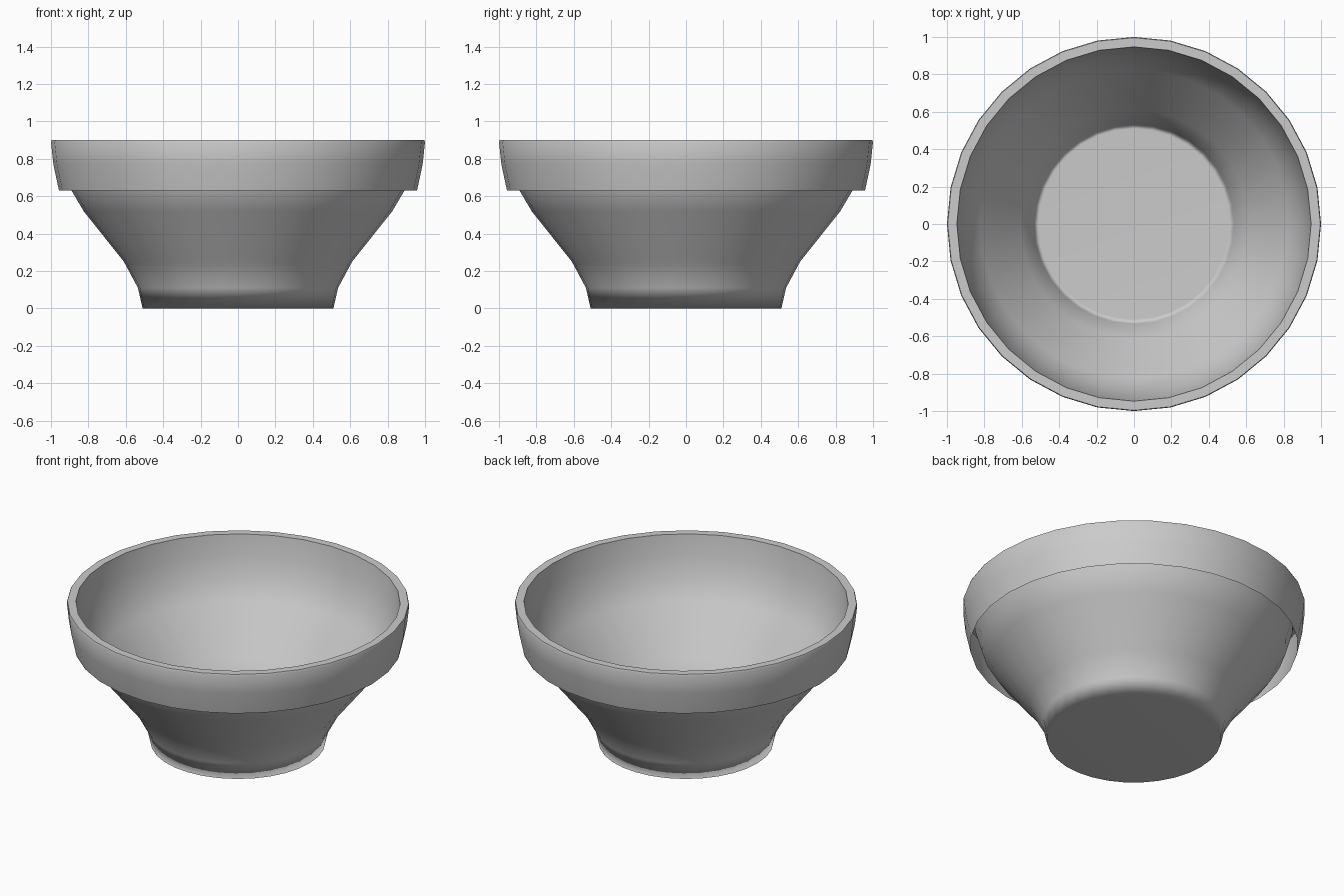
import bpy, bmesh, math

SIDES = 32

cube = bpy.data.objects.get("Cube")
if cube:
    bpy.data.objects.remove(cube, do_unlink=True)

# One plain grey for the whole bowl
grey = bpy.data.materials.new("light_grey")
grey.use_nodes = True
grey.diffuse_color = (0.6, 0.6, 0.6, 1)
grey.node_tree.nodes["Principled BSDF"].inputs["Base Color"].default_value = (0.6, 0.6, 0.6, 1)


def lathe(name, profile, floor=False):
    """Turn a (radius, height) profile around z, listed from the bottom up."""
    bm = bmesh.new()
    rings = []
    for r, z in profile:
        angles = [math.tau * i / SIDES for i in range(SIDES)]
        rings.append([bm.verts.new((r * math.cos(a), r * math.sin(a), z)) for a in angles])
    for low, high in zip(rings, rings[1:]):
        for i in range(SIDES):
            j = (i + 1) % SIDES
            bm.faces.new((low[i], low[j], high[j], high[i]))
    if floor:
        bm.faces.new(rings[0][::-1])
    mesh = bpy.data.meshes.new(name)
    bm.to_mesh(mesh)
    bm.free()
    mesh.materials.append(grey)
    obj = bpy.data.objects.new(name, mesh)
    bpy.context.collection.objects.link(obj)
    bpy.ops.object.select_all(action="DESELECT")
    obj.select_set(True)
    bpy.context.view_layer.objects.active = obj
    return obj


# Bowl body: thin wall from the flat foot up to the inside of the rim
body = lathe("bowl_body", [(0.51, 0), (0.535, 0.11), (0.61, 0.25), (0.825, 0.52),
                           (0.89, 0.63), (0.93, 0.77), (0.947, 0.9)], floor=True)
bpy.ops.object.shade_smooth()
weighted = body.modifiers.new("soft_foot", "WEIGHTED_NORMAL")
weighted.mode = "FACE_AREA"

# Overhanging band around the top, open underneath, with a flat lip
lathe("rim_band", [(0.957, 0.63), (0.987, 0.77), (1, 0.89), (0.996, 0.9), (0.947, 0.9)])
bpy.ops.object.shade_smooth_by_angle(angle=math.radians(40))
